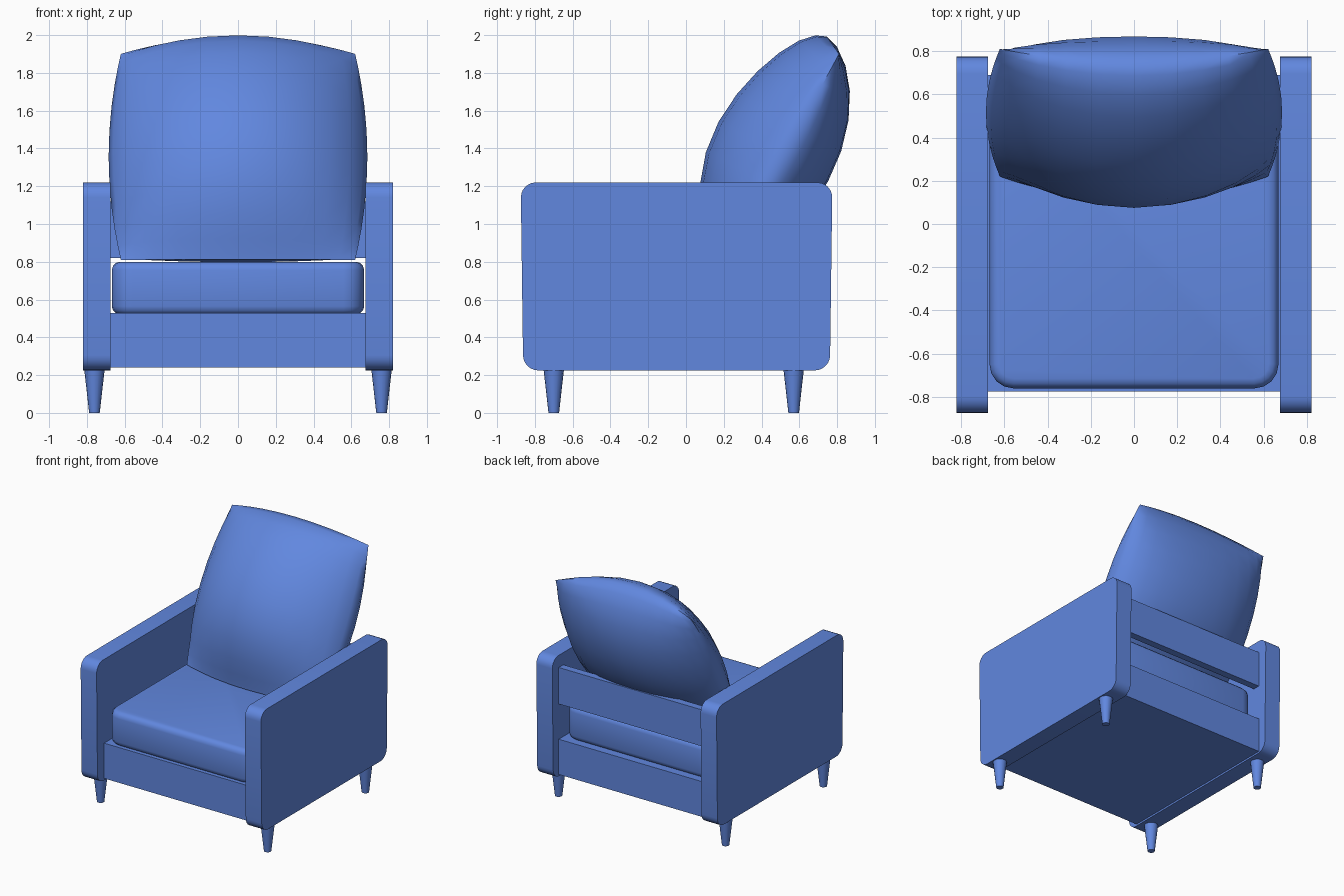
import bpy, bmesh, math
from mathutils import Matrix, Vector

cube = bpy.data.objects.get("Cube")
if cube:
    bpy.data.objects.remove(cube, do_unlink=True)

fabric = bpy.data.materials.new("blue_fabric")
fabric.use_nodes = True
BLUE = (0.12, 0.245, 0.74, 1)
fabric.diffuse_color = BLUE
fabric.node_tree.nodes["Principled BSDF"].inputs["Base Color"].default_value = BLUE


def finish(name, bm, smooth_angle=None):
    """Turn a bmesh into a coloured object, optionally smooth shaded."""
    bmesh.ops.recalc_face_normals(bm, faces=bm.faces)
    mesh = bpy.data.meshes.new(name)
    bm.to_mesh(mesh)
    bm.free()
    mesh.materials.append(fabric)
    obj = bpy.data.objects.new(name, mesh)
    bpy.context.collection.objects.link(obj)
    if smooth_angle:
        bpy.ops.object.select_all(action='DESELECT')
        obj.select_set(True)
        bpy.context.view_layer.objects.active = obj
        bpy.ops.object.shade_smooth_by_angle(angle=math.radians(smooth_angle))
    return obj


def box_mesh(low, high):
    bm = bmesh.new()
    low, high = Vector(low), Vector(high)
    size = Matrix.Diagonal((*(high - low), 1))
    bmesh.ops.create_cube(bm, size=1, matrix=Matrix.Translation((low + high) / 2) @ size)
    return bm


def bevel(bm, edges, width, segments):
    bmesh.ops.bevel(bm, geom=edges, offset=width, segments=segments,
                    profile=0.5, affect='EDGES')


def along(edge, axis):
    d = edge.verts[1].co - edge.verts[0].co
    return abs(d[axis]) > 0.99 * d.length


# Arm panels: rounded in side profile, slightly wider at the top
for side, label in ((1, "left"), (-1, "right")):
    inner, outer = sorted((side * 0.675, side * 0.82))
    bm = box_mesh((inner, -0.875, 0.225), (outer, 0.775, 1.22))
    for v in bm.verts:
        if v.co.z < 0.5:
            v.co.y -= math.copysign(0.013, v.co.y)
    bevel(bm, [e for e in bm.edges if along(e, 0)], 0.08, 6)
    finish(label + "_arm", bm, 35)

# Seat frame and back slat
finish("seat_frame", box_mesh((-0.675, -0.775, 0.24), (0.675, 0.69, 0.53)))
finish("back_slat", box_mesh((-0.675, 0.63, 0.82), (0.675, 0.69, 1.12)))

# Seat cushion: rounded corners in plan, soft top and bottom rims
bm = box_mesh((-0.668, -0.76, 0.52), (0.668, 0.64, 0.80))
bevel(bm, [e for e in bm.edges if along(e, 2)], 0.11, 4)
rims = [e for e in bm.edges if abs(e.verts[0].co.z - e.verts[1].co.z) < 0.001]
bevel(bm, rims, 0.045, 3)
finish("seat_cushion", bm, 45)

# Tapered legs
for x, side in ((0.76, "left"), (-0.76, "right")):
    for y, end in ((-0.70, "front"), (0.57, "back")):
        bm = bmesh.new()
        bmesh.ops.create_cone(bm, cap_ends=True, segments=16, radius1=0.028,
                              radius2=0.054, depth=0.23,
                              matrix=Matrix.Translation((x, y, 0.115)))
        finish(f"{end}_{side}_leg", bm, 35)

# Back cushion: two bulging sheets joined at a seam, leaning back
CENTRE = Vector((0, 0.515, 1.355))
UP = Vector((0, 0.476, 0.88))
FRONT = Vector((0, -0.88, 0.476))
STEPS = 12


def pillow_point(s, t, face):
    across = s * (0.62 + 0.065 * (1 - t * t))
    height = t * (0.62 + 0.05 * (1 - s * s))
    bow = 0.1 * (1 - s * s)
    swell = max(0, 1 - s * s) ** 0.6
    if face > 0:
        bulge = 0.29 * swell * max(0, 1 - t * t) ** (0.85 - 0.25 * t)
    else:
        bulge = -0.37 * swell * max(0, 1 - t * t) ** 0.6
    return CENTRE + Vector((across, 0, 0)) + UP * height + FRONT * (bow + bulge)


bm = bmesh.new()
ticks = [math.sin(math.pi / 2 * (2 * i / STEPS - 1)) for i in range(STEPS + 1)]
for face in (1, -1):
    grid = [[bm.verts.new(pillow_point(s, t, face)) for s in ticks] for t in ticks]
    for r in range(STEPS):
        for c in range(STEPS):
            bm.faces.new((grid[r][c], grid[r][c + 1], grid[r + 1][c + 1], grid[r + 1][c]))
bmesh.ops.remove_doubles(bm, verts=bm.verts, dist=0.0005)
finish("back_cushion", bm, 50)
